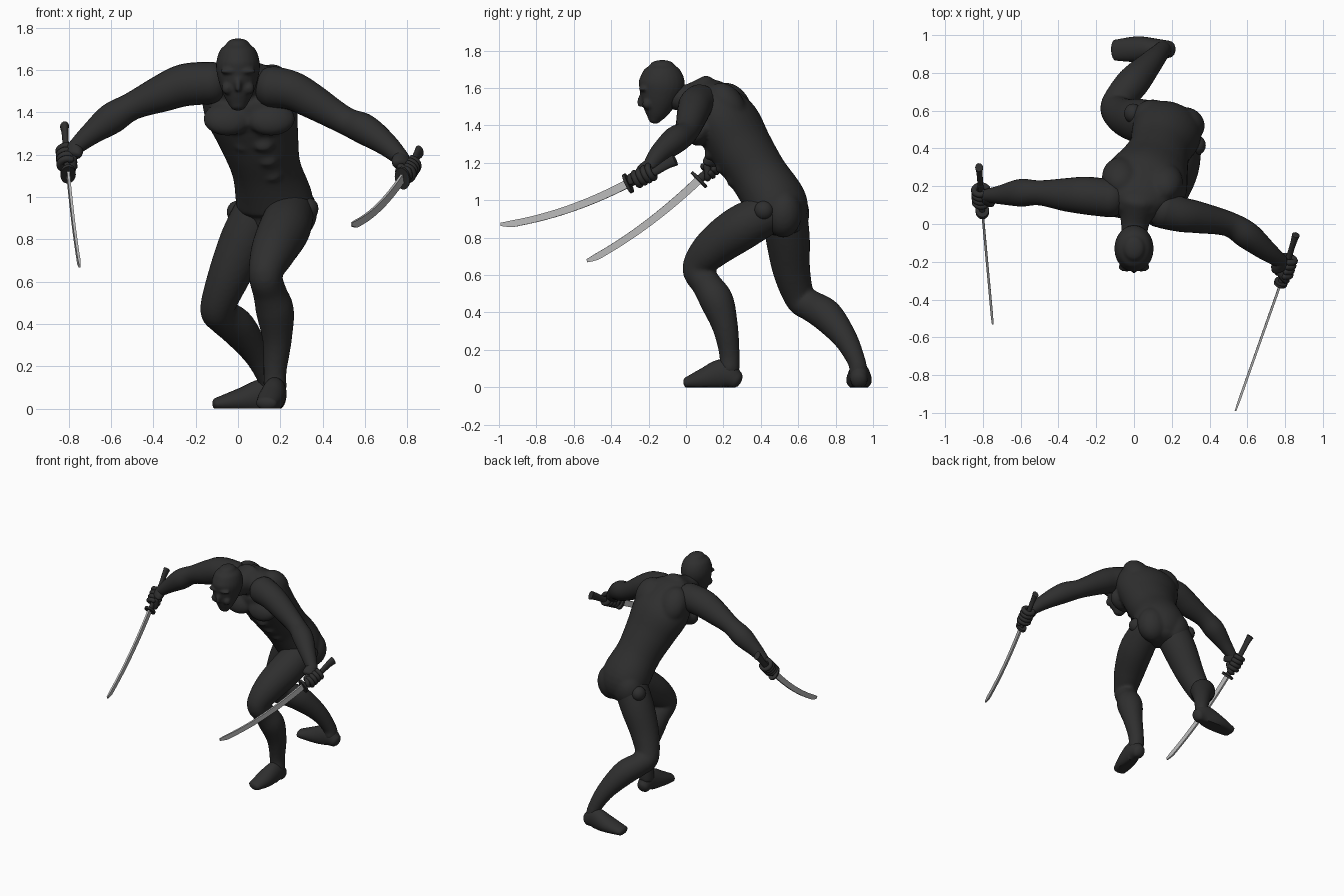
import bpy, bmesh, math
from mathutils import Vector, Matrix

if "Cube" in bpy.data.objects:
    bpy.data.objects.remove(bpy.data.objects["Cube"])


def material(name, value):
    m = bpy.data.materials.new(name)
    m.diffuse_color = (value, value, value, 1)
    m.use_nodes = True
    m.node_tree.nodes["Principled BSDF"].inputs["Base Color"].default_value = m.diffuse_color
    return m


DARK = material("dark_charcoal", 0.028)
STEEL = material("steel_grey", 0.5)


def loft(bm, pts, side=(1, 0, 0), side2=None, n=24, sub=6, cap=0.5, rot=0.0):
    """Smooth tube through (x, y, z, half_width[, half_depth]) with domed ends."""
    P = [Vector(p if len(p) == 5 else (*p, p[3])) for p in pts]
    S = []
    for i in range(len(P) - 1):
        p0, p1, p2, p3 = P[max(i - 1, 0)], P[i], P[i + 1], P[min(i + 2, len(P) - 1)]
        for k in range(sub):
            t = k / sub
            S.append(0.5 * (2 * p1 + (p2 - p0) * t + (2 * p0 - 5 * p1 + 4 * p2 - p3) * t * t
                            + (3 * p1 - p0 - 3 * p2 + p3) * t ** 3))
    S.append(P[-1])
    rings = []
    for i, s in enumerate(S):
        tan = (S[min(i + 1, len(S) - 1)] - S[max(i - 1, 0)])
        rings.append((Vector(s[:3]), s[3], s[4], Vector(tan[:3]).normalized()))

    def dome(ring, sign):
        c, a, b, t = ring
        d = cap * min(a, b) * sign
        return [(c + t * d * math.sin(q), a * math.cos(q), b * math.cos(q), t)
                for q in (0.35, 0.7, 1.05, 1.35, 1.53)]

    if cap:
        rings = dome(rings[0], -1)[::-1] + rings + dome(rings[-1], 1)
    s1 = Vector(side)
    s2 = Vector(side2 or side)
    loops = []
    for i, (c, a, b, t) in enumerate(rings):
        u = s1.lerp(s2, i / (len(rings) - 1))
        u = (u - t * u.dot(t)).normalized()
        v = t.cross(u)
        loop = []
        for j in range(n):
            q = 2 * math.pi * j / n + rot
            p = c + u * a * math.cos(q) + v * b * math.sin(q)
            p.z = max(p.z, 0)          # soles stay flat on the floor
            loop.append(bm.verts.new(p))
        loops.append(loop)
    for A, B in zip(loops, loops[1:]):
        for j in range(n):
            bm.faces.new((A[j], A[(j + 1) % n], B[(j + 1) % n], B[j]))
    bm.faces.new(loops[0])
    bm.faces.new(loops[-1][::-1])


def ball(bm, c, r, tilt=0.0):
    m = Matrix.Translation(c) @ Matrix.Rotation(tilt, 4, 'X') @ Matrix.Diagonal((*r, 1))
    bmesh.ops.create_uvsphere(bm, u_segments=24, v_segments=14, radius=1, matrix=m)


def finish(bm, name, mat, fuse=0.0):
    bmesh.ops.recalc_face_normals(bm, faces=bm.faces)
    me = bpy.data.meshes.new(name)
    bm.to_mesh(me)
    bm.free()
    ob = bpy.data.objects.new(name, me)
    bpy.context.collection.objects.link(ob)
    me.materials.append(mat)
    bpy.ops.object.select_all(action='DESELECT')
    ob.select_set(True)
    bpy.context.view_layer.objects.active = ob
    bpy.ops.object.shade_smooth_by_angle(angle=math.radians(40))
    if fuse:                           # melt overlapping muscles into one skin
        r = ob.modifiers.new("fuse", 'REMESH')
        r.mode, r.voxel_size, r.use_smooth_shade = 'VOXEL', fuse, True
        s = ob.modifiers.new("soften", 'SMOOTH')
        s.factor, s.iterations = 0.5, 4
    return ob


# torso with chest, back, seat muscles and neck
bm = bmesh.new()
loft(bm, [(.18, .50, .87, .14, .12), (.175, .49, .97, .185, .16), (.135, .39, 1.13, .165, .155),
          (.10, .30, 1.27, .19, .165), (.06, .215, 1.42, .225, .17), (.025, .14, 1.53, .20, .12),
          (.01, .07, 1.565, .12, .085)], (.9, -.43, 0), (1, -.12, 0), n=32)
loft(bm, [(.02, .12, 1.56, .11), (.005, 0, 1.545, .075), (0, -.1, 1.56, .065)])
for x, y in ((-.05, .095), (.155, .08)):
    ball(bm, (x, y, 1.37), (.115, .06, .085), -.5)          # chest
for x, y in ((-.07, .25), (.16, .22)):
    ball(bm, (x, y, 1.51), (.10, .09, .13), .6)             # shoulder blades
for x, y in ((.10, .56), (.265, .52)):
    ball(bm, (x, y, .93), (.11, .10, .13))                  # seat
for i, z in enumerate((1.25, 1.18, 1.11)):                  # stomach
    for x in (-.045, .045):
        ball(bm, (.075 + .02 * i + x, .15 + .06 * i - .4 * x, z), (.05, .03, .04), -.6)
finish(bm, "torso", DARK, 0.012)

# masked head with brow and nose
bm = bmesh.new()
loft(bm, [(0, -.172, 1.425, .035, .03), (0, -.16, 1.47, .062, .065), (0, -.145, 1.54, .089, .1),
          (0, -.13, 1.62, .104, .124), (0, -.128, 1.69, .088, .102), (0, -.128, 1.722, .056, .066)])
ball(bm, (0, -.238, 1.535), (.016, .022, .04), -.25)
for s in (-1, 1):
    ball(bm, (s * .04, -.228, 1.595), (.045, .025, .014))
    ball(bm, (s * .05, -.205, 1.515), (.028, .028, .03))
finish(bm, "head", DARK, 0.008)

# arms
arms = {
    "right_arm": [(-.12, .135, 1.54, .10), (-.25, .15, 1.53, .10), (-.36, .155, 1.49, .088),
                  (-.5, .165, 1.43, .066), (-.6, .165, 1.37, .073), (-.7, .155, 1.295, .052),
                  (-.775, .15, 1.23, .036)],
    "left_arm": [(.16, .075, 1.52, .10), (.25, .05, 1.505, .092), (.34, .035, 1.46, .084),
                 (.5, 0, 1.365, .066), (.6, -.06, 1.32, .072), (.7, -.14, 1.25, .055),
                 (.775, -.195, 1.18, .038)]}
for name, pts in arms.items():
    bm = bmesh.new()
    loft(bm, pts, (0, 0, 1), cap=.8)
    finish(bm, name, DARK)

# legs
legs = {
    "front_leg": [(.25, .44, .93, .11), (.22, .29, .85, .122), (.165, .14, .74, .106),
                  (.13, .06, .635, .08), (.15, .11, .55, .08), (.175, .165, .46, .09),
                  (.185, .21, .32, .069), (.175, .232, .18, .055), (.175, .232, .1, .055)],
    "back_leg": [(.095, .53, .92, .12), (.03, .545, .79, .118), (-.045, .565, .62, .1),
                 (-.097, .61, .475, .082), (-.07, .67, .435, .083), (.0, .755, .38, .087),
                 (.09, .855, .255, .064), (.145, .915, .13, .048), (.15, .92, .08, .05)]}
for name, pts in legs.items():
    bm = bmesh.new()
    loft(bm, pts, cap=.8)
    finish(bm, name, DARK, 0.012)

# feet
feet = {
    "front_foot": ([(.18, .265, .04, .045, .05), (.175, .2, .07, .055, .08), (.155, .1, .045, .062, .06),
                    (.135, .01, .025, .05, .032)], (1, 0, 0)),
    "back_foot": ([(.185, .925, .04, .045, .05), (.125, .925, .06, .055, .08), (.02, .925, .04, .068, .06),
                   (-.1, .92, .022, .055, .03)], (0, 1, 0))}
for name, (pts, side) in feet.items():
    bm = bmesh.new()
    loft(bm, pts, side, cap=.7)
    finish(bm, name, DARK)

# hip joint knobs
for name, c in (("left_hip_joint", (.332, .417, .945)), ("right_hip_joint", (-.005, .585, .93))):
    bm = bmesh.new()
    ball(bm, c, (.048, .052, .052))
    finish(bm, name, DARK)

# swords and gripping hands: pommel, guard, blade tip, wrist
swords = {
    "right": ((-.82, .30, 1.335), (-.803, .07, 1.11), (-.748, -.53, .67), (-.765, .15, 1.24)),
    "left": ((.857, -.058, 1.215), (.778, -.31, 1.09), (.537, -.99, .865), (.765, -.19, 1.19))}
for name, data in swords.items():
    end, guard, tip, wrist = map(Vector, data)
    h = (guard - end).normalized()
    side = h.cross(Vector((0, 0, 1))).normalized()
    up = side.cross(h)

    bm = bmesh.new()
    mid = end.lerp(guard, .5) - up * .008
    loft(bm, [(*end, .021, .032), (*(end + h * .05), .016, .026), (*mid, .015, .021),
              (*guard, .016, .023)], side, n=16, cap=.2)
    finish(bm, name + "_sword_handle", DARK)

    bm = bmesh.new()
    loft(bm, [(*(guard - h * .008), .036, .056), (*(guard + h * .008), .036, .056)],
         side, sub=1, cap=0)
    finish(bm, name + "_sword_guard", DARK)

    bm = bmesh.new()
    path = []
    for k in range(13):
        t = k / 12
        c = guard.lerp(tip, t) - Vector((0, 0, .13 * t * (1 - t)))
        path.append((*c, .009, .031 - .007 * t))
    path[-1] = (*(tip + Vector((0, 0, .006))), .006, .012)
    loft(bm, path, side, n=4, sub=2, cap=0, rot=math.pi / 4)
    finish(bm, name + "_sword_blade", STEEL)

    # fist closed round the handle
    bm = bmesh.new()
    g = end.lerp(guard, .66)
    p = wrist - g
    p = (p - h * p.dot(h)).normalized()
    q = h.cross(p)
    palm = g + p * .035
    loft(bm, [(*wrist, .036, .036), (*wrist.lerp(palm, .5), .05, .036), (*palm, .055, .033)],
         h, n=20, cap=.6)
    for i in range(4):
        c = g + h * (i - 1.5) * .029
        arc = [c + .036 * (p * math.cos(a) + q * math.sin(a))
               for a in [math.radians(20 + 40 * k) for k in range(8)]]
        loft(bm, [(*v, .0165) for v in arc], h, n=10, sub=3, cap=.8)
    loft(bm, [(*(palm + h * .03), .02), (*(g + h * .068 + q * -.03), .018),
              (*(g + h * .075 - p * .025 - q * .012), .014)], q, n=10, sub=4, cap=.8)
    finish(bm, name + "_hand", DARK)
